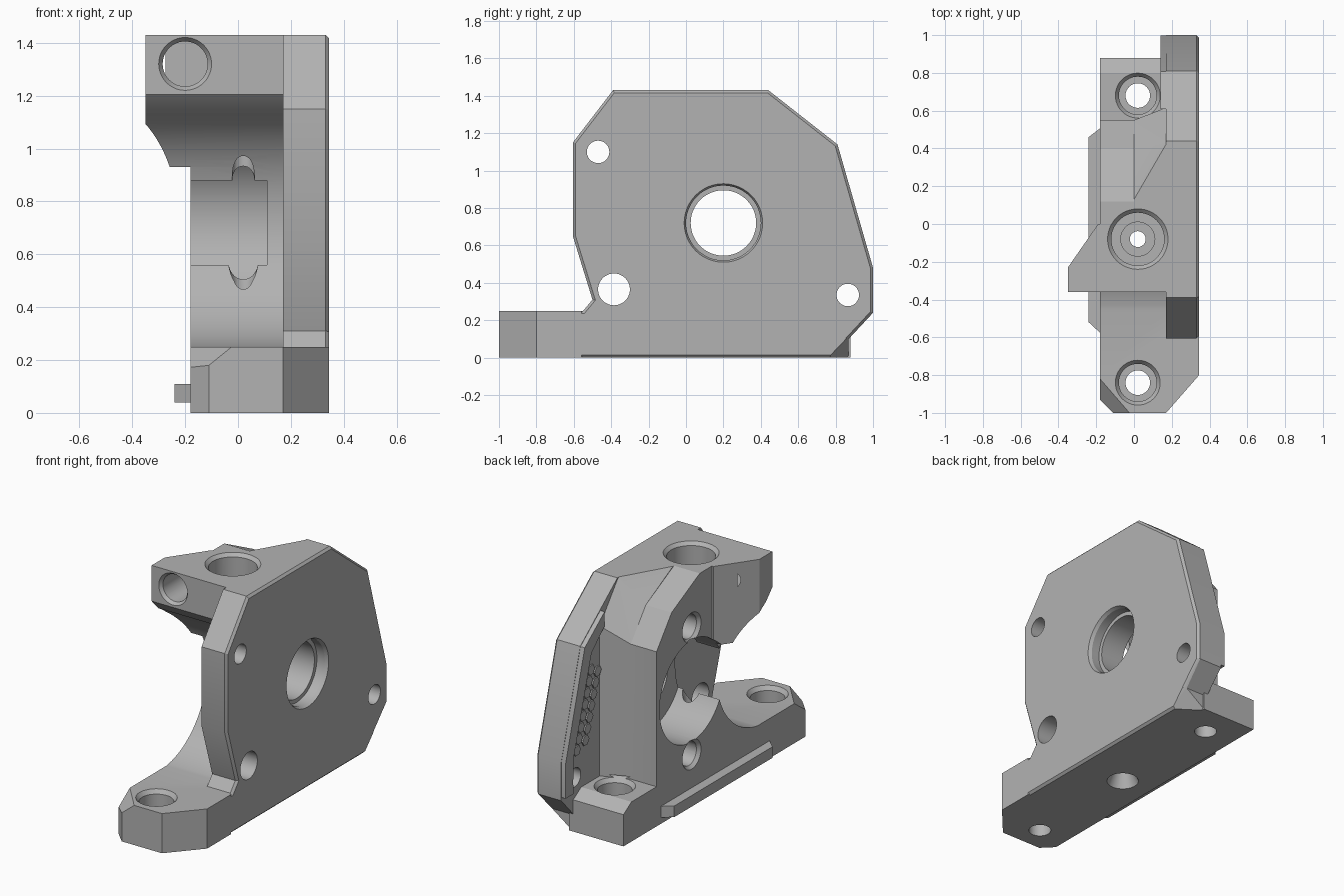
import bpy, bmesh
from mathutils import Vector, Matrix

cube = bpy.data.objects.get("Cube")
if cube:
    bpy.data.objects.remove(cube)

grey = bpy.data.materials.new("housing_grey")
grey.use_nodes = True
tone = (0.45, 0.45, 0.45, 1)
grey.diffuse_color = tone
grey.node_tree.nodes["Principled BSDF"].inputs["Base Color"].default_value = tone


def finish(name, bm):
    bmesh.ops.recalc_face_normals(bm, faces=bm.faces)
    mesh = bpy.data.meshes.new(name)
    bm.to_mesh(mesh)
    bm.free()
    mesh.materials.append(grey)
    ob = bpy.data.objects.new(name, mesh)
    bpy.context.collection.objects.link(ob)
    return ob


def prism_mesh(axis, pts, a, b):
    """Extrude a profile: (y, z) points along x, or (x, y) points along z."""
    bm = bmesh.new()
    place = (lambda p, t: (t, *p)) if axis == "x" else (lambda p, t: (*p, t))
    face = bm.faces.new([bm.verts.new(place(p, a)) for p in pts])
    out = bmesh.ops.extrude_face_region(bm, geom=[face])
    step = Vector(place((0, 0), b - a))
    bmesh.ops.translate(bm, verts=[v for v in out["geom"] if isinstance(v, bmesh.types.BMVert)], vec=step)
    bmesh.ops.recalc_face_normals(bm, faces=bm.faces)
    return bm


def chop(bm, point, normal):
    """Slice off everything on the normal side of a plane and cap the cut."""
    geom = bm.verts[:] + bm.edges[:] + bm.faces[:]
    bmesh.ops.bisect_plane(bm, geom=geom, plane_co=point, plane_no=normal, clear_outer=True)
    bmesh.ops.holes_fill(bm, edges=[e for e in bm.edges if e.is_boundary], sides=0)


def boolean(target, tool, operation):
    mod = target.modifiers.new("cut", "BOOLEAN")
    mod.operation, mod.object, mod.solver = operation, tool, "EXACT"
    bpy.context.view_layer.objects.active = target
    bpy.ops.object.modifier_apply(modifier=mod.name)
    bpy.data.objects.remove(tool)


def drill(target, axis, centre, a, b, r, r_end=None, sides=48):
    """Cut a round or conical hole from a to b along an axis."""
    bm = bmesh.new()
    bmesh.ops.create_cone(bm, cap_ends=True, segments=sides, radius1=r,
                          radius2=r if r_end is None else r_end, depth=b - a)
    mid = (a + b) / 2
    i = "xyz".index(axis)
    turn = Vector((0, 0, 1)).rotation_difference(Vector([float(k == i) for k in range(3)]))
    spot = list(centre)
    spot.insert(i, mid)
    bm.transform(Matrix.Translation(spot) @ turn.to_matrix().to_4x4())
    tool = finish("hole_cutter", bm)
    tool.hide_render = True
    boolean(target, tool, "DIFFERENCE")


# Side plate with bevelled outer rim and a cut lower back corner
bm = prism_mesh("x", [(-.6, 0), (.87, 0), (.87, .1), (1, .24), (1, .48), (.81, 1.14),
                      (.44, 1.43), (-.39, 1.43), (-.605, 1.15), (-.605, .65),
                      (-.5, .31), (-.55, .25), (-.6, .25)], .17, .345)
rim = [e for e in bm.edges if all(v.co.x > .34 for v in e.verts)]
bmesh.ops.bevel(bm, geom=rim, offset=.014, segments=1, affect="EDGES")
chop(bm, (.345, .76, 0), (.03, .044, -.042))
plate = finish("side_plate", bm)

# Base and foot
bm = prism_mesh("z", [(-.18, -.93), (-.11, -1), (.17, -1), (.345, -.8), (.345, -.56),
                      (.2, -.5), (.2, .88), (-.18, .88)], 0, .25)
chop(bm, (-.11, -1, .18), (-.6, -.52, .74))
chop(bm, (0, .8, .25), (0, .5, .8))
base = finish("base", bm)

# Main block
body = finish("main_body", prism_mesh("x", [
    (-.58, 0), (.55, 0), (.55, 1.1), (.4, 1.29), (.12, 1.43), (-.36, 1.43),
    (-.36, 1.205), (-.27, 1.11), (-.58, .25)], -.18, .17))

# Flared gusset between block and plate
bm = bmesh.new()
for x, outline in ((0, [(.13, 1.43), (.4, 1.29), (.55, 1.1), (.55, .2)]),
                   (.18, [(.44, 1.43), (.62, 1.2), (.62, .2)])):
    for y, z in outline + [(0, 1.43), (0, .2)]:
        bm.verts.new((x, y, z))
bmesh.ops.convex_hull(bm, input=bm.verts)
gusset = finish("gusset", bm)

# Tensioner lug on the open side
bm = prism_mesh("z", [(-.35, -.36), (-.35, -.23), (-.19, 0), (-.1, 0), (-.1, -.36)], .93, 1.43)
chop(bm, (0, -.36, 1.205), (0, -.095, -.09))
lug = finish("tensioner_lug", bm)

for part in (gusset, lug):
    boolean(body, part, "UNION")

# Idler scoop and gear bore
drill(body, "x", (-.524, .72), -.5, .17, .475, sides=96)
drill(body, "x", (.2, .72), -.4, .11, .32, sides=64)

for part in (base, plate):
    boolean(body, part, "UNION")

# Raised rear rim on the inner side of the plate
boolean(body, finish("rear_rim", prism_mesh("x", [
    (.998, .26), (.998, .48), (.808, 1.138), (.61, 1.29), (.61, 1.2),
    (.74, 1.08), (.92, .48), (.92, .26)], .14, .2)), "UNION")

# Bearing seat through the plate
drill(body, "x", (.2, .72), 0, .4, .175)
drill(body, "x", (.2, .72), .27, .4, .2)
drill(body, "x", (.2, .72), .325, .365, .2, .22)

# Plate screw holes
for spot, r in (((-.47, 1.1), .06), ((-.385, .365), .085), ((.865, .335), .06)):
    drill(body, "x", spot, .1, .4, r)
drill(body, "x", (-.385, .365), .33, .36, .085, .105)

# Blind screw holes above and below the bore
for z in (.32, 1.12):
    drill(body, "x", (.2, z), -.25, .1, .075)
    drill(body, "x", (.2, z), -.2, -.16, .11, .075)

# Mounting holes with counterbores
for y in (-.84, .68):
    drill(body, "z", (.02, y), -.1, .4, .065)
    drill(body, "z", (.02, y), .13, .4, .1)
    drill(body, "z", (.02, y), .225, .265, .1, .13)

# Vertical feed channel with stepped top socket and funnels
feed = (.02, -.08)
drill(body, "z", feed, -.1, 1.6, .042, sides=32)
drill(body, "z", feed, 1.12, 1.6, .09)
drill(body, "z", feed, 1.25, 1.6, .14)
drill(body, "z", feed, 1.41, 1.45, .14, .18)
drill(body, "z", feed, .49, .6, .04, .065, sides=32)
drill(body, "z", feed, -.04, .1, .11, .05)

# Tensioner screw hole
drill(body, "y", (-.2, 1.32), -.5, -.12, .085)
drill(body, "y", (-.2, 1.32), -.38, -.34, .115, .085)

body.name = "housing"

# Guide rail along the lower side
finish("guide_rail", prism_mesh("z", [(-.175, -.58), (-.24, -.52), (-.24, .46), (-.175, .51)], .04, .11))

# Honeycomb relief on the inner plate face
bm = bmesh.new()
for column in range(2):
    for row in range(8 - column):
        t = (row + column / 2) / 8
        spot = (.166, .85 - .16 * t - .075 * column, .5 + .52 * t)
        turn = Matrix.Rotation(1.5708, 4, "Y")
        bmesh.ops.create_cone(bm, cap_ends=True, segments=6, radius1=.034, radius2=.034,
                              depth=.009, matrix=Matrix.Translation(spot) @ turn)
finish("honeycomb_relief", bm)

# Smooth round surfaces, keep edges crisp
bpy.ops.object.select_all(action="DESELECT")
body.select_set(True)
bpy.context.view_layer.objects.active = body
bpy.ops.object.shade_smooth_by_angle(angle=.4)
